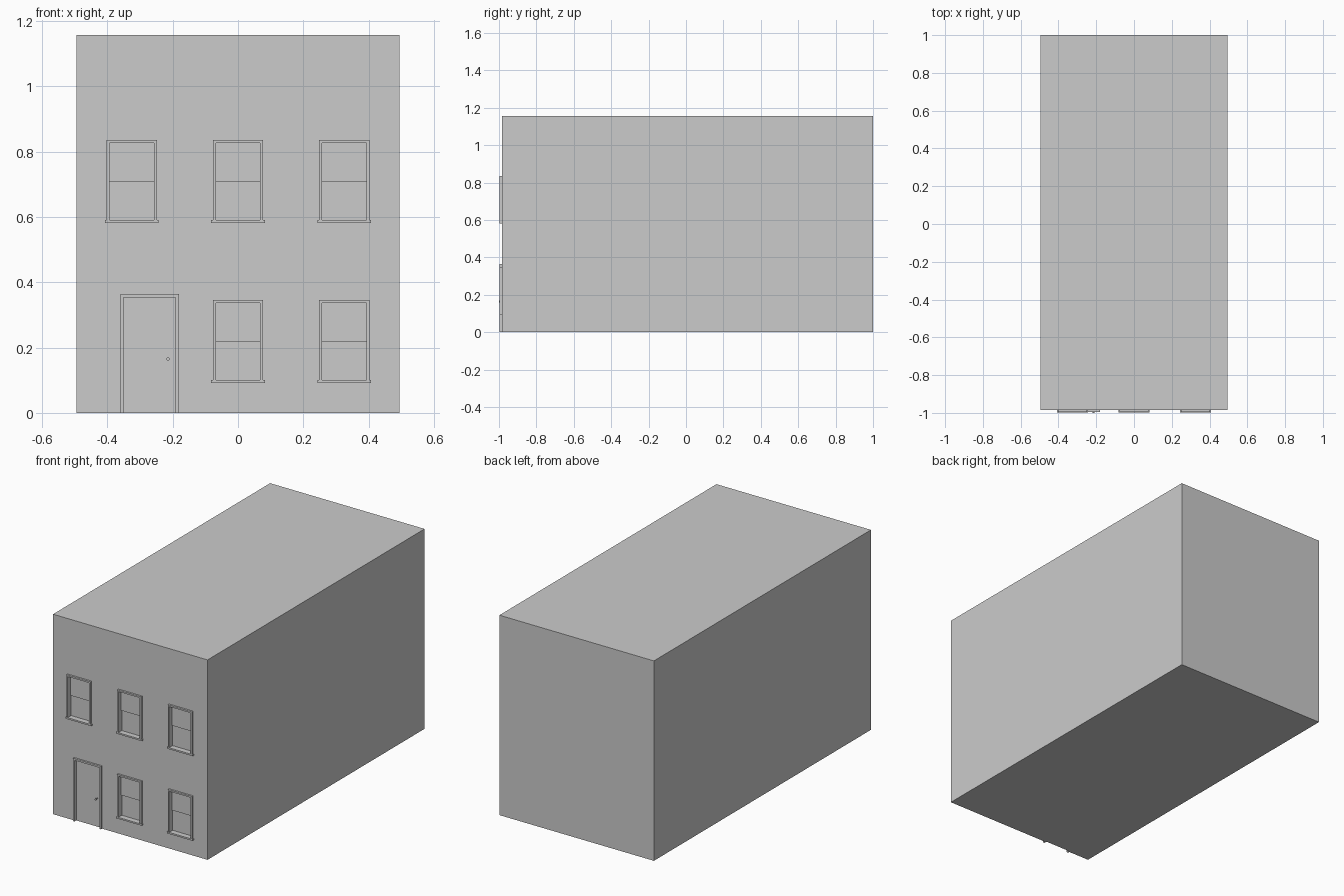
import bpy, bmesh
from mathutils import Matrix

if "Cube" in bpy.data.objects:
    bpy.data.objects.remove(bpy.data.objects["Cube"])

WALL = -0.985    # front face of the building
FRAME = -0.996   # front face of window and door trims
PANE = -0.965    # back of the openings


def boxes(name, ranges):
    """One object made of boxes given as (x0, x1, y0, y1, z0, z1)."""
    bm = bmesh.new()
    for x0, x1, y0, y1, z0, z1 in ranges:
        m = (Matrix.Translation(((x0 + x1) / 2, (y0 + y1) / 2, (z0 + z1) / 2))
             @ Matrix.Diagonal((x1 - x0, y1 - y0, z1 - z0, 1)))
        bmesh.ops.create_cube(bm, size=1, matrix=m)
    me = bpy.data.meshes.new(name)
    bm.to_mesh(me)
    bm.free()
    ob = bpy.data.objects.new(name, me)
    bpy.context.collection.objects.link(ob)
    return ob


def knob_part(name, radius, y0, y1, x, z):
    bpy.ops.mesh.primitive_cylinder_add(vertices=12, radius=radius, depth=y1 - y0,
                                        location=(x, (y0 + y1) / 2, z),
                                        rotation=(1.5707963, 0, 0))
    bpy.context.object.name = name


openings = []


def window(name, cx, z0):
    w, h, t = 0.077, 0.255, 0.009
    x0, x1, z1 = cx - w, cx + w, z0 + h
    openings.append((x0 + t, x1 - t, -1.1, PANE, z0 + t, z1 - t))
    # trim around the opening
    boxes(name + "_frame", [
        (x0, x0 + t, FRAME, WALL, z0 + t, z1),
        (x1 - t, x1, FRAME, WALL, z0 + t, z1),
        (x0 + t, x1 - t, FRAME, WALL, z1 - t, z1)])
    boxes(name + "_sill", [(x0 - 0.005, x1 + 0.005, FRAME - 0.001, PANE - 0.01, z0, z0 + t)])
    # upper sash stands in front of the lower one
    boxes(name + "_upper_sash", [(x0 + t, x1 - t, PANE - 0.006, PANE, z0 + h / 2, z1 - t)])


# windows: three upstairs, two beside the door
for i, cx in enumerate((-0.325, 0, 0.325)):
    window(f"upper_window_{i}", cx, 0.581)
for i, cx in enumerate((0, 0.325)):
    window(f"lower_window_{i}", cx, 0.091)

# door trim, leaf and knob
dx0, dx1, dz, t = -0.36, -0.181, 0.364, 0.01
boxes("door_frame", [
    (dx0, dx0 + t, FRAME, WALL, 0, dz),
    (dx1 - t, dx1, FRAME, WALL, 0, dz),
    (dx0 + t, dx1 - t, FRAME, WALL, dz - t, dz)])
openings.append((dx0 + t, dx1 - t, -1.1, -0.975, -0.1, dz - t))
boxes("door_leaf", [(dx0 + t, dx1 - t, -0.979, -0.974, 0, dz - t)])
knob_part("door_knob_stem", 0.003, -0.993, -0.978, -0.214, 0.165)
knob_part("door_knob", 0.005, -1.0, -0.992, -0.214, 0.165)

# building block with the openings cut in
building = boxes("building_block", [(-0.4945, 0.4945, WALL, 1.0, 0, 1.157)])
cutter = boxes("opening_cutter", openings)
cutter.hide_render = True
cutter.hide_viewport = True
cutter.display_type = 'WIRE'
mod = building.modifiers.new("openings", 'BOOLEAN')
mod.operation = 'DIFFERENCE'
mod.solver = 'EXACT'
mod.object = cutter
